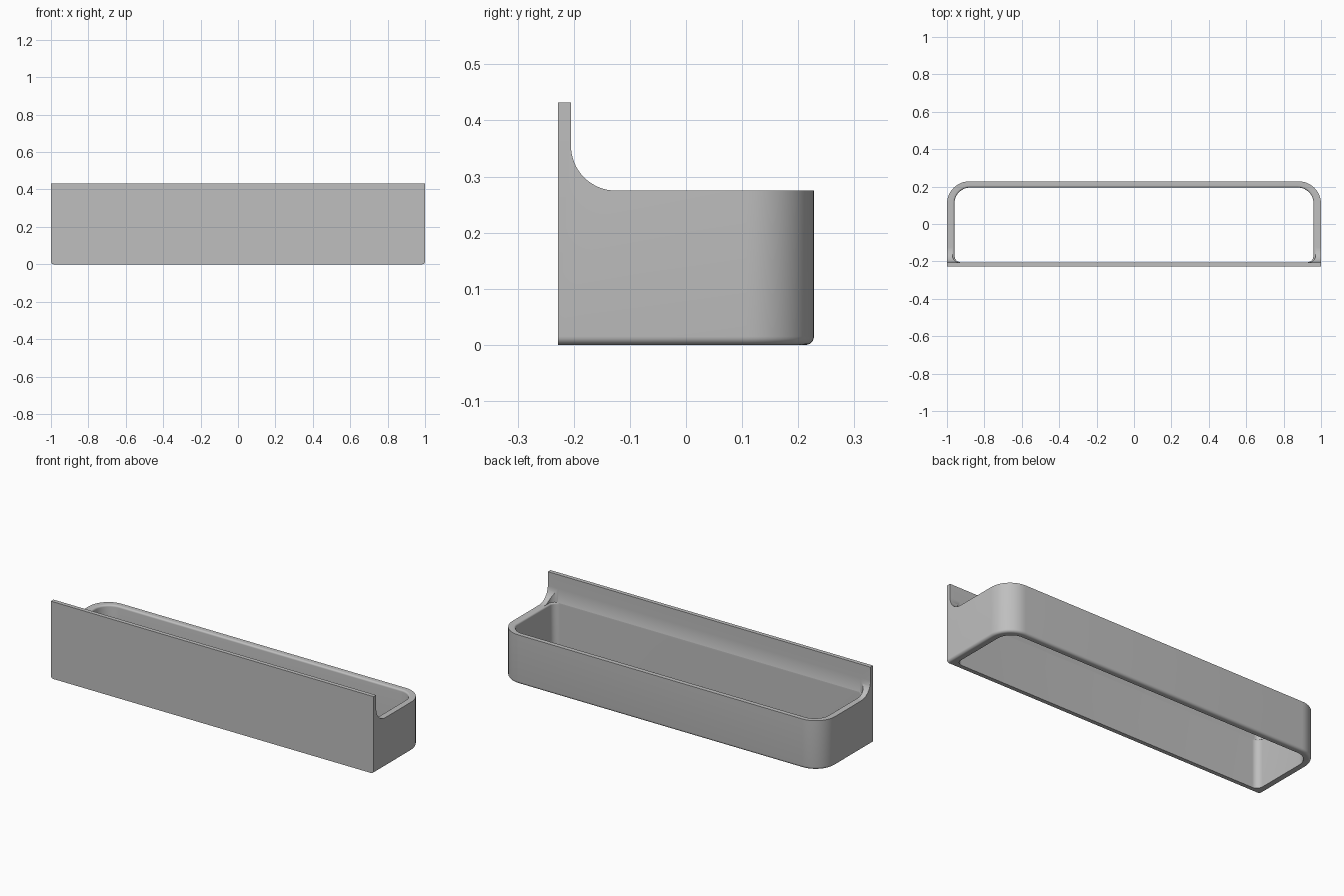
import bpy, bmesh, math

if "Cube" in bpy.data.objects:
    bpy.data.objects.remove(bpy.data.objects["Cube"])

grey = bpy.data.materials.new("plain grey")
grey.diffuse_color = (0.52, 0.52, 0.52, 1)
grey.use_nodes = True
grey.node_tree.nodes["Principled BSDF"].inputs["Base Color"].default_value = grey.diffuse_color


def outline(w, y0, y1, r_front, r_back, seg=12):
    """Rounded rectangle; separate radii for front and back corners."""
    pts = []
    for sx, sy, r, start in ((1, -1, r_front, -90), (1, 1, r_back, 0),
                             (-1, 1, r_back, 90), (-1, -1, r_front, 180)):
        cx, cy = sx * (w - r), (y1 - r if sy > 0 else y0 + r)
        for i in range(seg + 1 if r else 1):
            a = math.radians(start + 90 * i / seg)
            pts.append((cx + r * math.cos(a), cy + r * math.sin(a)))
    return pts


def loft(name, rings):
    """Closed solid through equal-length rings of 3D points."""
    bm = bmesh.new()
    loops = [[bm.verts.new(p) for p in ring] for ring in rings]
    n = len(loops[0])
    for a, b in zip(loops, loops[1:]):
        for i in range(n):
            j = (i + 1) % n
            bm.faces.new((a[i], a[j], b[j], b[i]))
    bm.faces.new(loops[0][::-1])
    bm.faces.new(loops[-1])
    bmesh.ops.recalc_face_normals(bm, faces=bm.faces)
    mesh = bpy.data.meshes.new(name)
    bm.to_mesh(mesh)
    bm.free()
    mesh.materials.append(grey)
    obj = bpy.data.objects.new(name, mesh)
    bpy.context.collection.objects.link(obj)
    return obj


def level(z, *shape):
    return [(x, y, z) for x, y in outline(*shape)]


F, B, H, RIM, WALL = -0.228, 0.228, 0.432, 0.275, -0.205
quarter = [math.radians(90 * i / 6) for i in range(7)]

# Outer body: square front, round back corners, rounded lower edge
r = 0.015
rings = []
for a in quarter:
    d = r * (1 - math.sin(a))
    rings.append(level(r * (1 - math.cos(a)), 1 - d, F, B - d, 0, 0.12 - d))
rings.append(level(H, 1, F, B, 0, 0.12))
body = loft("tray_frame", rings)

# Through opening with a softened inner rim
e = 0.01
rings = [level(-0.1, 0.96, WALL, 0.195, 0.035, 0.085)]
for a in quarter:
    d = e * (1 - math.cos(a))
    rings.append(level(RIM - e + e * math.sin(a), 0.96 + d, WALL,
                       0.195 + d, 0.035, 0.085 + d))
rings.append(level(0.6, 0.96 + e, WALL, 0.195 + e, 0.035, 0.085 + e))
opening = loft("opening_cutter", rings)

# Side profile: low rim sweeping up to the tall front panel
R = 0.08
side = [(WALL, 0.6)]
for i in range(17):
    a = math.radians(180 + 90 * i / 16)
    side.append((WALL + R + R * math.cos(a), RIM + R + R * math.sin(a)))
side += [(0.4, RIM), (0.4, 0.6)]
sweep = loft("rim_cutter", [[(x, y, z) for y, z in side] for x in (-1.2, 1.2)])

bpy.context.view_layer.objects.active = body
body.select_set(True)
for cutter in (opening, sweep):
    mod = body.modifiers.new("cut", 'BOOLEAN')
    mod.operation = 'DIFFERENCE'
    mod.solver = 'EXACT'
    mod.object = cutter
    bpy.ops.object.modifier_apply(modifier=mod.name)
for cutter in (opening, sweep):
    bpy.data.objects.remove(cutter)

bpy.ops.object.shade_smooth_by_angle(angle=math.radians(30))
